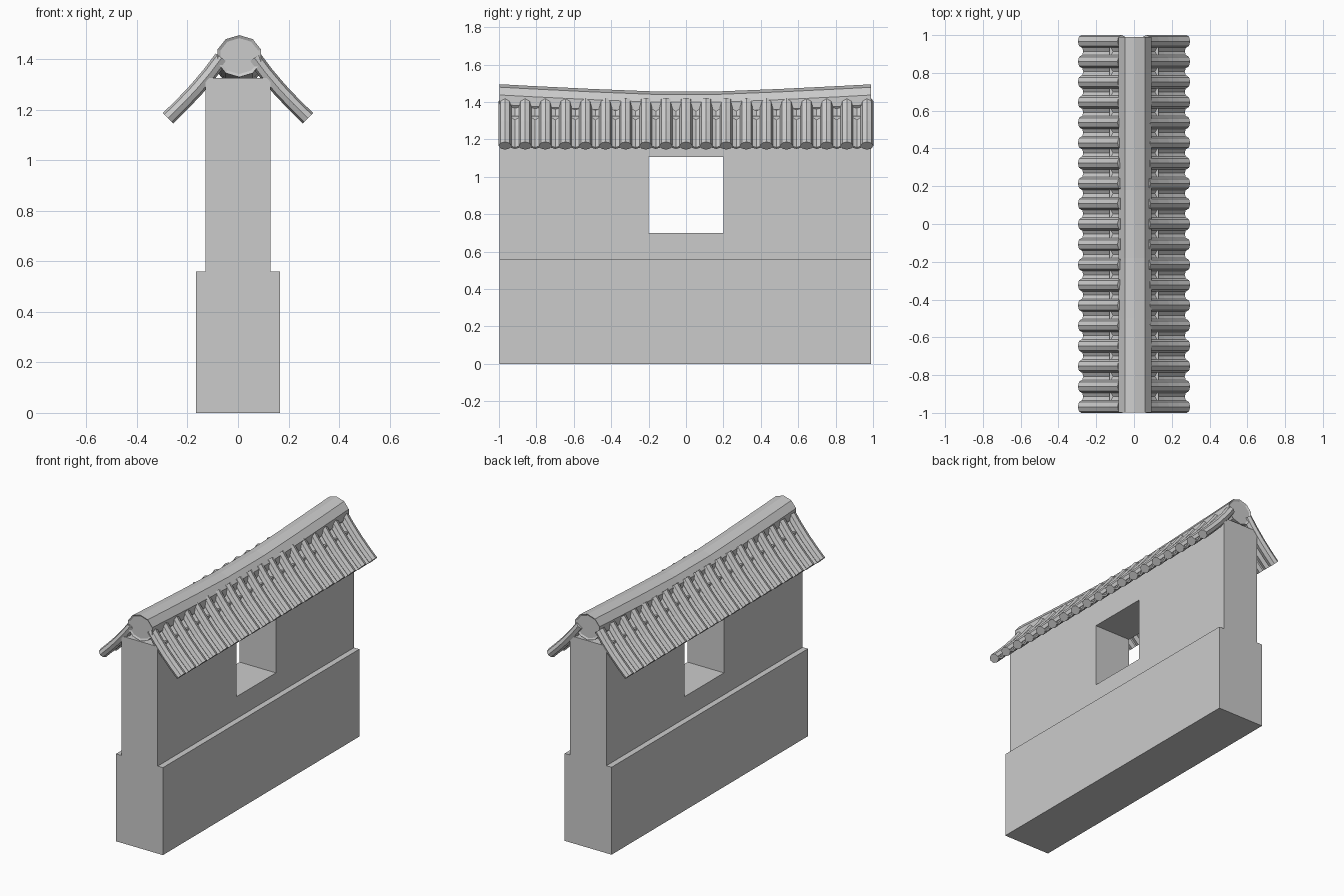
import bpy, bmesh, math
from mathutils import Vector

if "Cube" in bpy.data.objects:
    bpy.data.objects.remove(bpy.data.objects["Cube"])


def make_object(name, bm):
    bmesh.ops.recalc_face_normals(bm, faces=bm.faces)
    mesh = bpy.data.meshes.new(name)
    bm.to_mesh(mesh)
    bm.free()
    ob = bpy.data.objects.new(name, mesh)
    bpy.context.collection.objects.link(ob)
    return ob


def loft(bm, rings):
    """Skin closed rings of points and cap both ends."""
    vs = [[bm.verts.new(p) for p in ring] for ring in rings]
    n = len(vs[0])
    for a, b in zip(vs, vs[1:]):
        for i in range(n):
            j = (i + 1) % n
            bm.faces.new((a[i], a[j], b[j], b[i]))
    return bm.faces.new(vs[0]), bm.faces.new(vs[-1])


def box(name, lo, hi):
    bm = bmesh.new()
    loft(bm, [[(lo[0], lo[1], z), (hi[0], lo[1], z), (hi[0], hi[1], z), (lo[0], hi[1], z)]
              for z in (lo[2], hi[2])])
    return make_object(name, bm)


# Wall base and upper wall with a window opening
Y0, Y1 = -0.997, 0.99
box("wall_base", (-0.166, Y0, 0), (0.166, Y1, 0.56))
wall = box("upper_wall", (-0.129, Y0, 0.56), (0.129, Y1, 1.325))
cutter = box("window_cutter", (-0.5, -0.2, 0.7), (0.5, 0.2, 1.107))
cutter.hide_render = True
cutter.hide_set(True)
cut = wall.modifiers.new("window", "BOOLEAN")
cut.object = cutter
cut.solver = "EXACT"

# Slope of the roof: centre line of one tile, from ridge to eave (x, z)
path = [Vector(p) for p in ((0.065, 1.405), (0.11, 1.345), (0.165, 1.28),
                            (0.22, 1.222), (0.277, 1.166))]
normals = []
for i in range(len(path)):
    t = (path[min(i + 1, len(path) - 1)] - path[max(i - 1, 0)]).normalized()
    normals.append(Vector((-t.y, t.x)))


def sweep(bm, section, side):
    """Sweep a (y, height) section down one side of the roof."""
    rings = []
    for p, n in zip(path, normals):
        ring = []
        for y, h in section:
            q = p + n * h
            ring.append((side * q.x, y, q.y))
        rings.append(ring)
    loft(bm, rings)


SPACING, COUNT, SIDES = 0.1075, 19, 8
for side, label in ((-1, "left"), (1, "right")):
    # Round cover tiles
    bm = bmesh.new()
    for k in range(COUNT):
        yc = (k - (COUNT - 1) / 2) * SPACING
        sec = [(yc + 0.034 * math.cos(2 * math.pi * i / SIDES),
                0.029 * math.sin(2 * math.pi * i / SIDES)) for i in range(SIDES)]
        sweep(bm, sec, side)
    make_object("cover_tiles_" + label, bm)
    # Shallow pan tiles between the covers
    bm = bmesh.new()
    for k in range(COUNT - 1):
        yc = (k + 1 - COUNT / 2) * SPACING
        w = 0.03
        sec = [(yc - w, 0.0), (yc, -0.012), (yc + w, 0.0),
               (yc + w, -0.012), (yc, -0.024), (yc - w, -0.012)]
        sweep(bm, sec, side)
    make_object("pan_tiles_" + label, bm)

# Sagging ten-sided ridge with an inset circle on each end
bm = bmesh.new()
rings = []
for y in (Y0, -0.82, -0.5, -0.18, 0.18, 0.5, 0.82, Y1):
    zc = 1.369 + 0.043 * abs(y) ** 1.3
    rings.append([(0.005 + 0.091 * math.sin(math.pi * i / 5), y,
                   zc + 0.083 * math.cos(math.pi * i / 5)) for i in range(10)])
caps = loft(bm, rings)
bmesh.ops.recalc_face_normals(bm, faces=bm.faces)
bmesh.ops.inset_individual(bm, faces=list(caps), thickness=0.012, depth=-0.006)
make_object("roof_ridge", bm)
